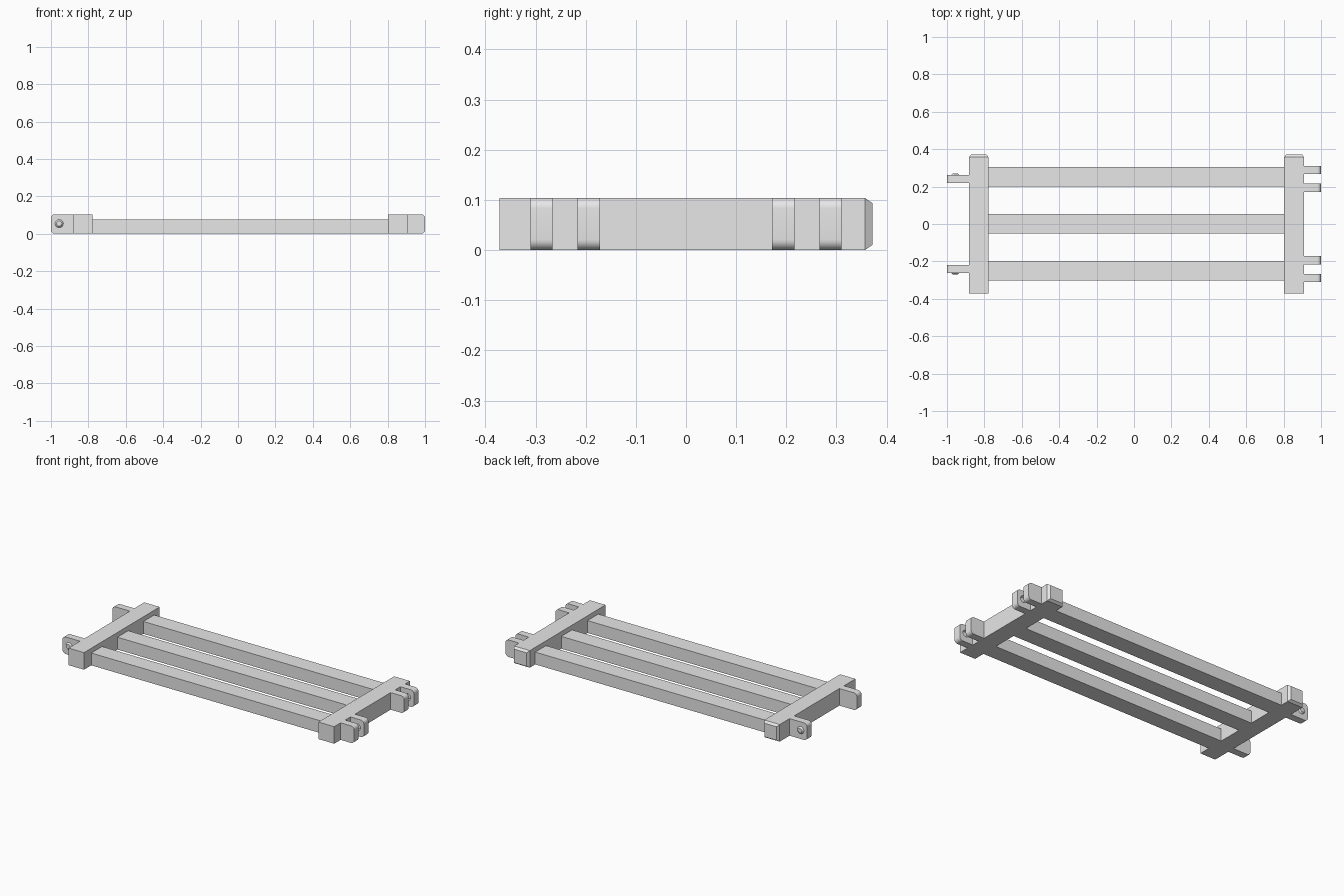
import bpy, bmesh, math
from mathutils import Matrix, Vector

if "Cube" in bpy.data.objects:
    bpy.data.objects.remove(bpy.data.objects["Cube"])

grey = bpy.data.materials.new("light_grey")
grey.diffuse_color = (0.8, 0.8, 0.8, 1)
grey.use_nodes = True
grey.node_tree.nodes["Principled BSDF"].inputs["Base Color"].default_value = grey.diffuse_color

H = 0.104          # full height of end rails and hinge parts
PIN_Z = 0.054      # height of the hinge snaps


def finish(name, bm):
    bmesh.ops.recalc_face_normals(bm, faces=bm.faces)
    me = bpy.data.meshes.new(name)
    bm.to_mesh(me)
    bm.free()
    me.materials.append(grey)
    ob = bpy.data.objects.new(name, me)
    bpy.context.collection.objects.link(ob)
    return ob


def box_bm(x0, x1, y0, y1, z0, z1):
    bm = bmesh.new()
    size = Vector((x1 - x0, y1 - y0, z1 - z0))
    mid = Vector((x0 + x1, y0 + y1, z0 + z1)) / 2
    bmesh.ops.create_cube(bm, size=1, matrix=Matrix.Translation(mid) @ Matrix.Diagonal(size.to_4d()))
    return bm


def smooth(ob):
    bpy.ops.object.select_all(action='DESELECT')
    ob.select_set(True)
    bpy.context.view_layer.objects.active = ob
    bpy.ops.object.shade_smooth_by_angle(angle=math.radians(30))


def snap(name, x, y, direction, height, base=0.022, tip=0.014):
    """Short tapered stud pointing along y."""
    bm = bmesh.new()
    rot = Matrix.Rotation(-direction * math.pi / 2, 4, 'X')
    place = Matrix.Translation((x, y + direction * height / 2, PIN_Z)) @ rot
    bmesh.ops.create_cone(bm, cap_ends=True, segments=32, radius1=base,
                          radius2=tip, depth=height, matrix=place)
    return finish(name, bm)


def tab(name, x0, x1, y, outer):
    """Hinge plate with its free end rounded."""
    bm = box_bm(x0, x1, y - 0.022, y + 0.022, 0, H)
    ends = [e for e in bm.edges if all(abs(v.co.x - outer) < 1e-4 for v in e.verts)
            and abs(e.verts[0].co.y - e.verts[1].co.y) > 0.01]
    bmesh.ops.bevel(bm, geom=ends, offset=0.021, segments=8, profile=0.5, affect='EDGES')
    return finish(name, bm)


# End rails, tapered at the back end
for name, x0, x1 in (("left_rail", -0.882, -0.778), ("right_rail", 0.803, 0.909)):
    bm = box_bm(x0, x1, -0.372, 0.357, 0, H)
    back = max(bm.faces, key=lambda f: f.calc_center_median().y)
    bmesh.ops.inset_individual(bm, faces=[back], thickness=0.015, depth=0)
    for v in back.verts:
        v.co.y = 0.372
    finish(name, bm)

# Long slats between the rails
for name, y in (("front_slat", -0.25), ("middle_slat", 0.002), ("back_slat", 0.253)):
    finish(name, box_bm(-0.778, 0.803, y - 0.052, y + 0.052, 0, 0.075))

for side, label in ((-1, "front"), (1, "back")):
    # Single tab with an outward stud on the left
    y = 0.24 * side
    smooth(tab(label + "_hinge_tab", -1, -0.882, y, -1))
    smooth(snap(label + "_hinge_stud", -0.956, y + side * 0.022, side, 0.008))

    # Paired lugs on the right, dimpled on their facing sides
    for offset, place in ((0.194, "inner"), (0.288, "outer")):
        y = offset * side
        lug = tab(f"{label}_{place}_lug", 0.909, 1, y, 1)
        facing = side if place == "inner" else -side
        cutter = snap("dimple_cutter", 0.956, y + facing * 0.024, -facing, 0.012)
        mod = lug.modifiers.new("dimple", 'BOOLEAN')
        mod.operation = 'DIFFERENCE'
        mod.solver = 'EXACT'
        mod.object = cutter
        bpy.context.view_layer.objects.active = lug
        bpy.ops.object.modifier_apply(modifier=mod.name)
        bpy.data.objects.remove(cutter)
        smooth(lug)
